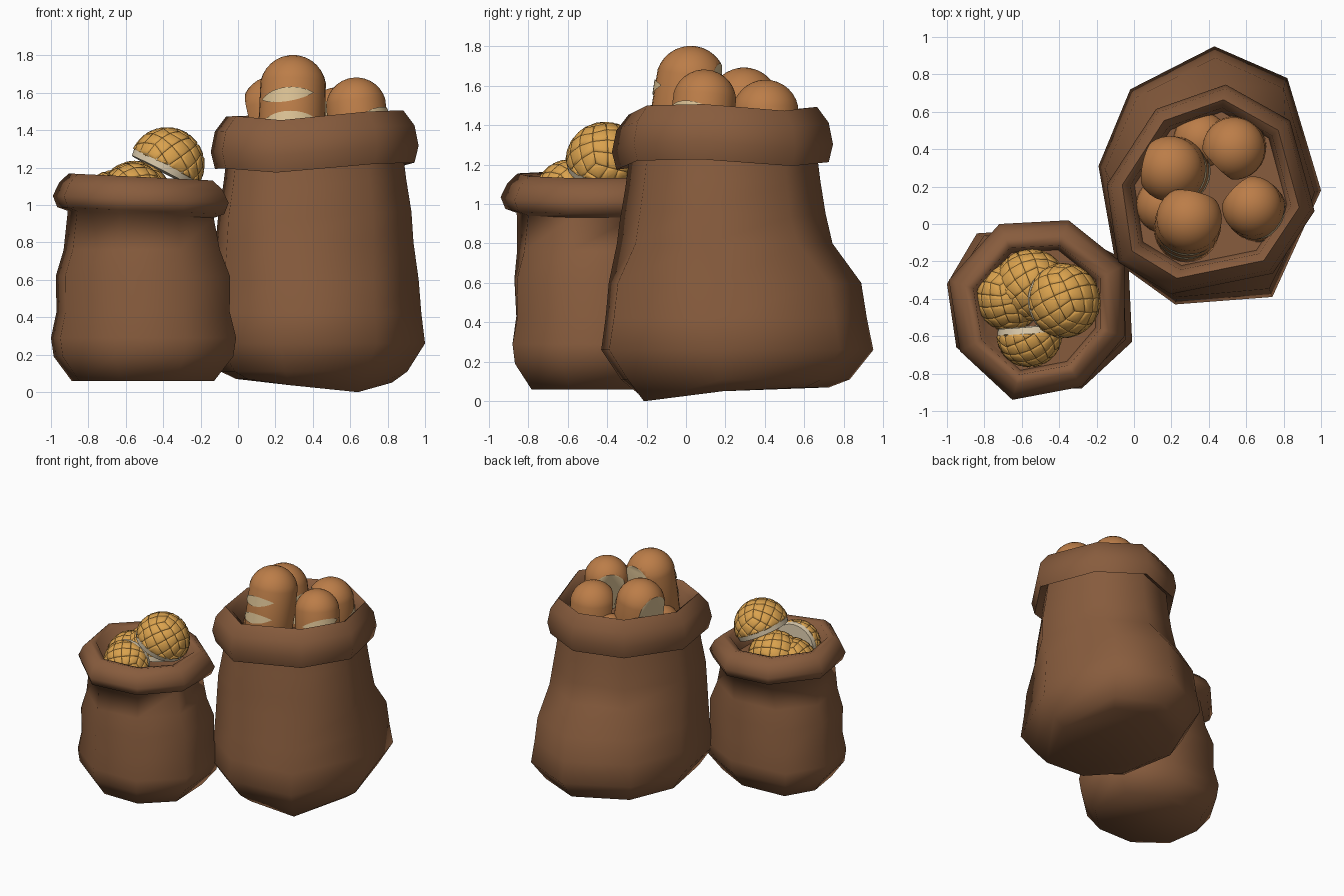
import bpy, bmesh, math
from mathutils import Matrix, Vector

cube = bpy.data.objects.get("Cube")
if cube:
    bpy.data.objects.remove(cube, do_unlink=True)


def material(name, rgb):
    m = bpy.data.materials.new(name)
    m.use_nodes = True
    m.diffuse_color = (*rgb, 1)
    m.node_tree.nodes["Principled BSDF"].inputs["Base Color"].default_value = (*rgb, 1)
    return m


BURLAP = material("burlap brown", (0.245, 0.107, 0.047))
CRUST = material("bread crust", (0.50, 0.205, 0.065))
CRUMB = material("bread crumb", (0.74, 0.56, 0.31))
GOLD = material("golden bun", (0.70, 0.36, 0.075))
CREAM = material("bun underside", (0.74, 0.62, 0.43))


def finish(bm, name, mats, angle):
    mesh = bpy.data.meshes.new(name)
    bm.to_mesh(mesh)
    bm.free()
    ob = bpy.data.objects.new(name, mesh)
    bpy.context.collection.objects.link(ob)
    for m in mats:
        mesh.materials.append(m)
    bpy.ops.object.select_all(action="DESELECT")
    ob.select_set(True)
    bpy.context.view_layer.objects.active = ob
    bpy.ops.object.shade_smooth_by_angle(angle=math.radians(angle))
    return ob


def sack(name, center, base, rim, rows, dip, slope, sag):
    """Loft eight-sided rings; each row is (blend base to rim, scale, height)."""
    bm = bmesh.new()
    c = Vector(center)
    low = Vector((0.5, -0.87))
    rings = []
    for i, (blend, scale, z) in enumerate(rows):
        ring = []
        for k, (b, r) in enumerate(zip(base, rim)):
            off = Vector(b).lerp(Vector(r), blend) - c
            p = c + off * scale
            h = z
            if blend == 1:
                h += slope * off.x - (sag if k in (4, 7) else 0)
            if i == 0:
                h -= dip * max(0, off.normalized().dot(low)) ** 2
            ring.append(bm.verts.new((p.x, p.y, h)))
        rings.append(ring)
    for a, b in zip(rings, rings[1:]):
        for k in range(len(a)):
            n = (k + 1) % len(a)
            bm.faces.new((a[k], a[n], b[n], b[k]))
    bm.faces.new(rings[0][::-1])
    bm.faces.new(rings[-1])
    bmesh.ops.recalc_face_normals(bm, faces=bm.faces)
    return finish(bm, name, [BURLAP], 78)


# Large sack with a rolled rim
sack("large_sack", (0.41, 0.2),
     [(.43, .95), (-.02, .72), (-.19, .31), (-.1, -.2),
      (.22, -.43), (.74, -.39), (1, .18), (.82, .78)],
     [(.49, .74), (.12, .61), (-.14, .21), (-.08, -.2),
      (.2, -.37), (.74, -.26), (.96, .07), (.83, .55)],
     [(0, .7, .07), (0, .84, .11), (0, 1, .26), (.05, .97, .42), (.12, .95, .6),
      (.85, .95, .8), (1, .94, .95), (1, .89, 1.12), (1, .86, 1.25), (1, .97, 1.21),
      (1, 1.01, 1.3), (1, .97, 1.41), (1, .86, 1.49), (1, .78, 1.45), (1, .74, 1.3)],
     .07, .03, .03)

# Small sack with a rolled rim
sack("small_sack", (-0.52, -0.46),
     [(-.38, -.02), (-.84, -.05), (-1, -.32), (-.95, -.66),
      (-.66, -.88), (-.28, -.88), (-.01, -.63), (-.03, -.2)],
     [(-.35, .02), (-.72, 0), (-.99, -.3), (-.93, -.68),
      (-.65, -.94), (-.28, -.87), (-.05, -.6), (-.05, -.22)],
     [(0, .77, .06), (0, .97, .19), (0, 1, .29), (.1, .94, .43), (.2, .95, .62),
      (.6, .87, .76), (1, .83, .95), (1, .95, .97), (1, 1, 1.03),
      (1, .93, 1.1), (1, .82, 1.15), (1, .72, 1.14), (1, .67, 1.0)], 0, -.04, 0)


def loaf(name, top, facing, r=0.17, h=0.12, lean=0.15):
    """Half loaf: rounded ends, flat cut back and slashes on the facing side."""
    bm = bmesh.new()
    bmesh.ops.create_uvsphere(bm, u_segments=28, v_segments=16, radius=r)
    for v in bm.verts:
        if abs(v.co.z) > 1e-4:
            v.co.z += math.copysign(h, v.co.z)
    cut = bmesh.ops.bisect_plane(bm, geom=bm.verts[:] + bm.edges[:] + bm.faces[:],
                                 plane_co=(-0.7 * r, 0, h), plane_no=(-1, 0, -0.12),
                                 clear_outer=True)
    edges = [e for e in cut["geom_cut"] if isinstance(e, bmesh.types.BMEdge)]
    for f in bmesh.ops.edgeloop_fill(bm, edges=edges)["faces"]:
        f.material_index = 1
    bmesh.ops.recalc_face_normals(bm, faces=bm.faces)
    # Lens-shaped slashes following the crust
    steps = 10
    for drop in (0.06, 0.19):
        rows = []
        for i in range(steps + 1):
            u = 2 * i / steps - 1
            half = 0.038 * (1 - u * u) + 0.001
            a = 0.88 * u
            x, y = (r + 0.005) * math.cos(a), (r + 0.005) * math.sin(a)
            rows.append([bm.verts.new((x, y, h - drop + 0.02 * u + s * half))
                         for s in (-1, 1)])
        for a, b in zip(rows, rows[1:]):
            bm.faces.new((a[0], b[0], b[1], a[1])).material_index = 1
    bm.transform(Matrix.Translation(top)
                 @ Matrix.Rotation(math.radians(facing), 4, "Z")
                 @ Matrix.Rotation(-lean, 4, "Y")
                 @ Matrix.Translation((0, 0, -r - h)))
    return finish(bm, name, [CRUST, CRUMB], 40)


# Loaves in the large sack
loaf("front_loaf", (.3, .05, 1.8), 257, r=.178, h=.17)
loaf("right_loaf", (.615, .11, 1.68), -45, r=.163)
loaf("back_loaf", (.53, .4, 1.63), 45, lean=.03)
loaf("left_loaf", (.17, .3, 1.69), -12, r=.178)


def heel(name, top, r):
    """Rounded end of a loaf lying deep in the sack."""
    bm = bmesh.new()
    bmesh.ops.create_uvsphere(bm, u_segments=24, v_segments=12, radius=r,
                              matrix=Matrix.Translation(Vector(top) - Vector((0, 0, r))))
    return finish(bm, name, [CRUST], 40)


heel("deep_left_loaf", (.16, .1, 1.43), .15)
heel("deep_back_loaf", (.36, .45, 1.43), .15)


def bun(name, center, axis, r):
    """Domed bun of raised tiles above a pale flat underside."""
    bm = bmesh.new()
    bmesh.ops.create_cube(bm, size=2)
    bmesh.ops.subdivide_edges(bm, edges=bm.edges[:], cuts=3, use_grid_fill=True)
    for v in bm.verts:
        v.co = Vector([math.tan(k * math.pi / 4) for k in v.co]).normalized() * r
    bm.transform(Matrix.Rotation(0.5, 4, "X") @ Matrix.Rotation(0.4, 4, "Y"))
    bmesh.ops.bisect_plane(bm, geom=bm.verts[:] + bm.edges[:] + bm.faces[:],
                           plane_co=(0, 0, -0.01), plane_no=(0, 0, -1), clear_outer=True)
    bmesh.ops.dissolve_degenerate(bm, dist=0.012, edges=bm.edges[:])
    tiles = bm.faces[:]
    for width, depth in ((0.004, 0.006), (0.012, 0.005)):
        bmesh.ops.inset_individual(bm, faces=tiles, thickness=width, depth=depth)
    # Pale disc underneath
    disc = bmesh.ops.create_cone(bm, cap_ends=True, segments=28, radius1=r * .97,
                                 radius2=r * 1.01, depth=.045,
                                 matrix=Matrix.Translation((0, 0, -.02)))
    for f in {f for v in disc["verts"] for f in v.link_faces}:
        f.material_index = 1
    turn = Vector(axis).to_track_quat("Z", "Y").to_matrix().to_4x4()
    bm.transform(Matrix.Translation(center) @ turn)
    return finish(bm, name, [GOLD, CREAM], 70)


# Buns in the small sack
bun("top_bun", (-.38, -.41, 1.215), (.45, .03, .88), .195)
bun("middle_bun", (-.55, -.33, 1.04), (-.1, .25, .95), .19)
bun("left_bun", (-.66, -.39, 1.0), (-.5, .05, .85), .18)
bun("front_bun", (-.56, -.59, 1.05), (.08, -.98, -.02), .17)
